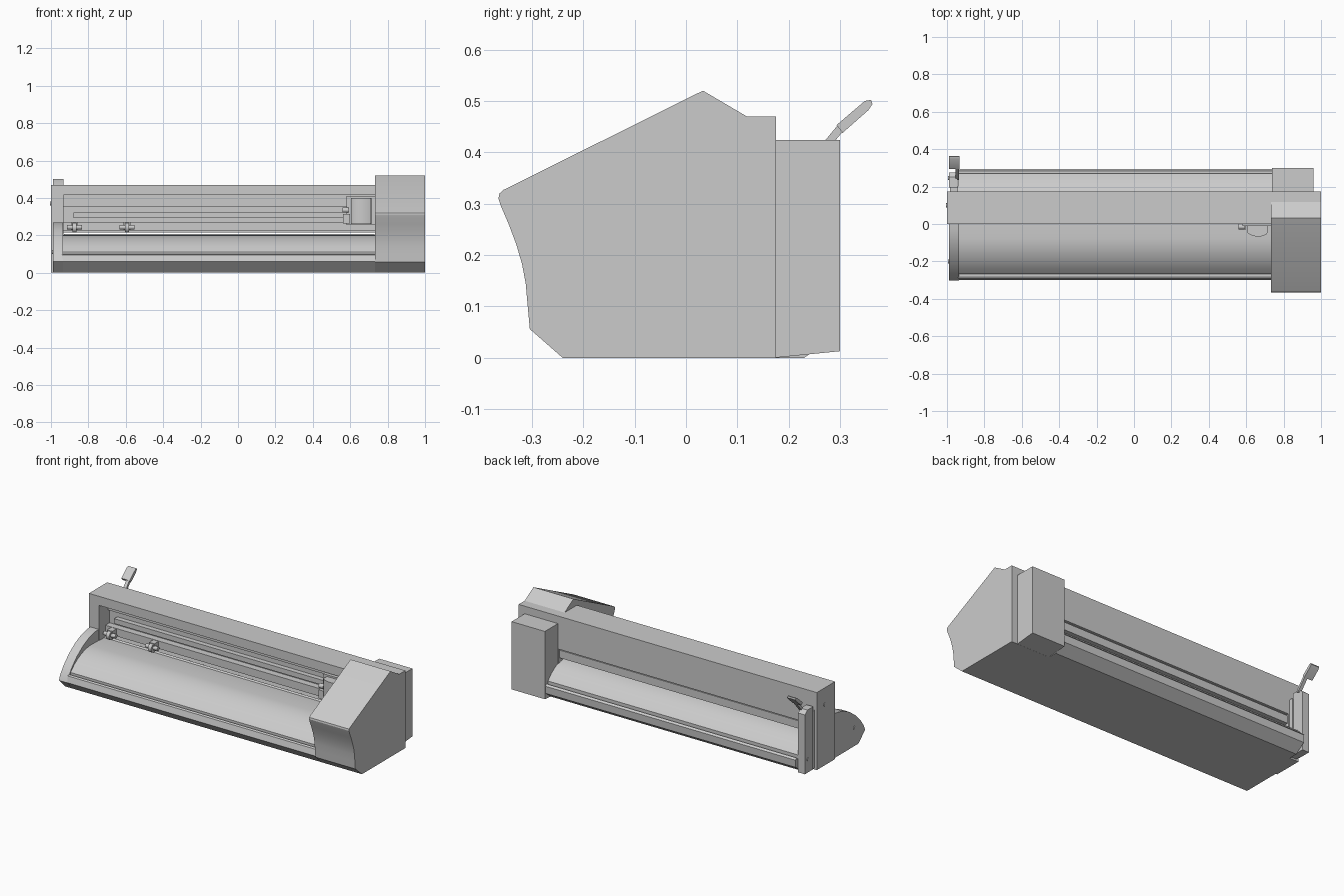
import bpy, bmesh, math
from mathutils import Vector

grey = bpy.data.materials.new("light_grey")
grey.diffuse_color = (0.6, 0.6, 0.6, 1)


def finish(name, bm, smooth=None):
    bmesh.ops.recalc_face_normals(bm, faces=bm.faces)
    me = bpy.data.meshes.new(name)
    bm.to_mesh(me)
    bm.free()
    ob = bpy.data.objects.new(name, me)
    bpy.context.collection.objects.link(ob)
    me.materials.append(grey)
    if smooth:
        bpy.ops.object.select_all(action='DESELECT')
        ob.select_set(True)
        bpy.context.view_layer.objects.active = ob
        bpy.ops.object.shade_smooth_by_angle(angle=math.radians(smooth))
    return ob


def prism(name, pts, lo, hi, axis='x', smooth=None):
    """Extrude a closed profile: (y, z) along x, or (x, y) along z."""
    bm = bmesh.new()
    place = (lambda p, t: (t, *p)) if axis == 'x' else (lambda p, t: (*p, t))
    a = [bm.verts.new(place(p, lo)) for p in pts]
    b = [bm.verts.new(place(p, hi)) for p in pts]
    bm.faces.new(a)
    bm.faces.new(b)
    for i in range(len(pts)):
        j = (i + 1) % len(pts)
        bm.faces.new((a[i], a[j], b[j], b[i]))
    return finish(name, bm, smooth)


def box(name, x0, x1, y0, y1, z0, z1):
    return prism(name, [(y0, z0), (y1, z0), (y1, z1), (y0, z1)], x0, x1)


def rod(name, centre, radius, length, sides=20):
    """Cylinder lying along x."""
    x, y, z = centre
    ring = [(y + radius * math.cos(2 * math.pi * i / sides),
             z + radius * math.sin(2 * math.pi * i / sides)) for i in range(sides)]
    return prism(name, ring, x - length / 2, x + length / 2, smooth=40)


# Curved platen with a slot along its front and rear edges
front = [(-0.08, 0.203), (-0.12, 0.198), (-0.16, 0.186), (-0.2, 0.167),
         (-0.235, 0.143), (-0.268, 0.11), (-0.268, 0.095), (-0.278, 0.095),
         (-0.278, 0.101), (-0.29, 0.096), (-0.3, 0.06), (-0.24, 0.0)]
rear = [(0.23, 0.0), (0.292, 0.045), (0.295, 0.09), (0.284, 0.1), (0.284, 0.09),
        (0.27, 0.09), (0.27, 0.112), (0.24, 0.143), (0.2, 0.17), (0.16, 0.188), (0.1, 0.2)]
prism("platen", front + rear, -0.94, 0.74, smooth=30)

# Left end: column, curved cheek and rear bracket
box("left_column", -1.0, -0.932, 0.0, 0.175, 0.0, 0.47)
prism("left_cheek", [(0.02, 0.27), (-0.03, 0.268), (-0.09, 0.254), (-0.15, 0.226),
                     (-0.21, 0.183), (-0.26, 0.132), (-0.29, 0.09), (-0.302, 0.06),
                     (-0.24, 0.0), (0.02, 0.0)], -0.99, -0.935, smooth=30)
box("left_joint", -0.985, -0.94, 0.17, 0.2, 0.01, 0.36)
prism("rear_bracket", [(0.195, 0.01), (0.275, 0.01), (0.275, 0.37), (0.25, 0.39),
                       (0.195, 0.39)], -0.99, -0.945)
for y, z, x in ((0.1, 0.37, -1.0), (-0.2, 0.11, -0.99), (0.245, 0.09, -0.99)):
    rod("end_screw", (x, y, z), 0.011, 0.008, 16)

# Release lever
prism("lever_arm", [(0.235, 0.38), (0.25, 0.375), (0.31, 0.446), (0.298, 0.456)],
      -0.955, -0.935)
prism("lever_paddle", [(0.293, 0.453), (0.305, 0.438), (0.355, 0.482), (0.363, 0.494),
                       (0.36, 0.502), (0.348, 0.5)], -0.988, -0.932, smooth=40)

# Main beam, its recess and the rails inside it
box("beam_top", -0.932, 0.74, 0.0, 0.175, 0.415, 0.47)
box("beam_back_wall", -0.932, 0.74, 0.1, 0.175, 0.27, 0.415)
box("beam_lower_back", -0.932, 0.74, 0.1, 0.168, 0.215, 0.262)
box("beam_groove", -0.932, 0.74, 0.1, 0.16, 0.26, 0.272)
box("upper_rail", -0.932, 0.74, 0.085, 0.105, 0.355, 0.415)
box("guide_rail", -0.88, 0.74, 0.07, 0.105, 0.292, 0.322)
box("lower_rail", -0.932, 0.74, 0.06, 0.105, 0.225, 0.272)
rod("grit_roller", (-0.1, 0.06, 0.192), 0.014, 1.66)

# Pinch rollers
for x in (-0.875, -0.593):
    box("pinch_arm", x - 0.018, x + 0.018, 0.02, 0.07, 0.228, 0.27)
    rod("pinch_axle", (x, 0.025, 0.243), 0.012, 0.08, 12)
    rod("pinch_wheel", (x, 0.025, 0.24), 0.026, 0.022)

# Tool carriage
prism("carriage", [(0.605, 0.08), (0.605, -0.045), (0.62, -0.058), (0.65, -0.066),
                   (0.68, -0.066), (0.705, -0.058), (0.715, -0.045), (0.715, 0.08)],
      0.26, 0.4, axis='z', smooth=30)
box("carriage_plate", 0.58, 0.74, -0.012, 0.085, 0.255, 0.41)
box("blade_clamp", 0.562, 0.6, -0.03, 0.03, 0.262, 0.315)
rod("clamp_knob", (0.575, -0.015, 0.335), 0.014, 0.03, 12)

# Right control head and the box behind it
prism("control_head", [(-0.24, 0.0), (0.175, 0.0), (0.175, 0.47), (0.118, 0.47),
                       (0.033, 0.52), (-0.355, 0.327), (-0.363, 0.32), (-0.365, 0.31),
                       (-0.36, 0.295), (-0.345, 0.26), (-0.33, 0.22), (-0.319, 0.182),
                       (-0.312, 0.145), (-0.308, 0.1), (-0.304, 0.056)],
      0.732, 1.0, smooth=25)
prism("rear_box", [(0.17, 0.0), (0.3, 0.013), (0.3, 0.424), (0.17, 0.424)], 0.737, 0.96)
